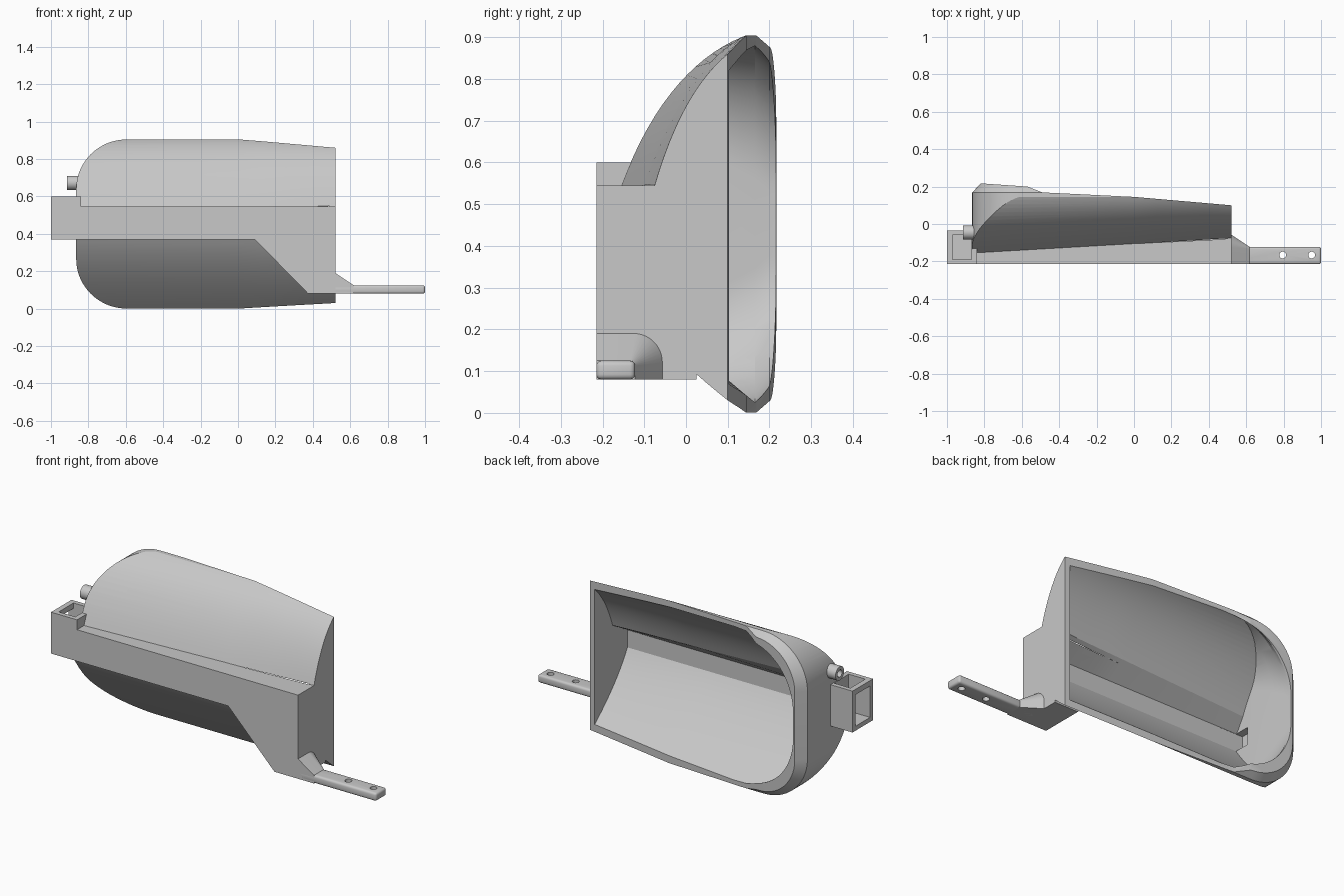
import bpy, bmesh, math

old = bpy.data.objects.get("Cube")
if old:
    bpy.data.objects.remove(old, do_unlink=True)

grey = bpy.data.materials.new("plain_grey")
grey.use_nodes = True
colour = (0.58, 0.58, 0.58, 1)
grey.diffuse_color = colour
grey.node_tree.nodes["Principled BSDF"].inputs["Base Color"].default_value = colour


def loft(name, rings):
    """Closed solid through rings that share one point count."""
    bm = bmesh.new()
    rows = [[bm.verts.new(p) for p in ring] for ring in rings]
    n = len(rows[0])
    for a, b in zip(rows, rows[1:]):
        for i in range(n):
            j = (i + 1) % n
            bm.faces.new((a[i], a[j], b[j], b[i]))
    bm.faces.new(rows[0])
    bm.faces.new(rows[-1])
    bmesh.ops.recalc_face_normals(bm, faces=bm.faces)
    mesh = bpy.data.meshes.new(name)
    bm.to_mesh(mesh)
    bm.free()
    mesh.materials.append(grey)
    ob = bpy.data.objects.new(name, mesh)
    bpy.context.collection.objects.link(ob)
    return ob


def box(name, x, y, z):
    return loft(name, [[(a, y[0], z[0]), (a, y[1], z[0]), (a, y[1], z[1]), (a, y[0], z[1])] for a in x])


def rod(name, axis, centre, ends, radius):
    rings = []
    for e in ends:
        ring = []
        for i in range(32):
            t = math.tau * i / 32
            u, v = centre[0] + radius * math.cos(t), centre[1] + radius * math.sin(t)
            ring.append((e, u, v) if axis == "x" else (u, v, e))
        rings.append(ring)
    return loft(name, rings)


def apply(ob, mod):
    bpy.context.view_layer.objects.active = ob
    bpy.ops.object.modifier_apply(modifier=mod.name)


def combine(ob, other, operation):
    other.hide_render = True
    mod = ob.modifiers.new("cut", "BOOLEAN")
    mod.operation, mod.object, mod.solver = operation, other, "EXACT"
    apply(ob, mod)
    bpy.data.objects.remove(other, do_unlink=True)


def smooth(ob, angle=30):
    bpy.ops.object.select_all(action="DESELECT")
    ob.select_set(True)
    bpy.context.view_layer.objects.active = ob
    bpy.ops.object.shade_smooth_by_angle(angle=math.radians(angle))


def bezier(p, c, q, steps=16):
    pts = []
    for i in range(steps + 1):
        t = i / steps
        pts.append(tuple((1 - t) ** 2 * a + 2 * t * (1 - t) * b + t * t * d for a, b, d in zip(p, c, q)))
    return pts


# Upper and lower curve control points at three stations along the length
END = ((-.16, .545), (-.045, .845), (.148, .905)), ((-.205, .37), (-.1, .2), (.145, 0))
MID = ((-.105, .545), (0, .835), (.145, .905)), ((-.203, .37), (-.1, .2), (.145, 0))
OPEN = ((-.075, .545), (-.01, .77), (.1, .86)), ((-.2, .37), (-.115, .2), (.1, .03))


def blend(t):
    """Curves between the middle and the open end."""
    return [[tuple(a + (b - a) * t for a, b in zip(p, q)) for p, q in zip(c, d)]
            for c, d in zip(MID, OPEN)]


def outer_section(x, curves):
    upper, lower = bezier(*curves[0]), bezier(*curves[1])
    pts = upper + [(.3, upper[-1][1]), (.3, lower[-1][1])] + lower[::-1]
    pts.append((lower[0][0], upper[0][1]))
    return [(x, y, z) for y, z in pts]


def inner_section(x, curves, wall=.025):
    """Hollow offset by the wall, with a sloping ledge down to the flat strip."""
    dy = wall * .8
    (p, c, q), (r, s, t) = curves
    upper = bezier((p[0] + dy, .56), (c[0] + dy, c[1] - wall), (q[0] + dy, q[1] - wall))
    lower = bezier((-.185, .388), (s[0] + dy, s[1] + wall), (t[0] + dy, t[1] + wall))
    pts = upper + [(.3, upper[-1][1]), (.3, lower[-1][1])] + lower[::-1]
    pts.append((lower[0][0], .485))
    return [(x, y, z) for y, z in pts]


def body_loft(name, section, start, stop):
    rings = [section(start, END)]
    for i in range(5):
        rings.append(section(stop * i / 4, blend((i / 4) ** 1.15)))
    return loft(name, rings)


def outline(y, left, right, low, high, rx, rz):
    """Long shape with rounded corners at one end."""
    pts = [(right, low), (right, high)]
    for i in range(21):
        t = math.pi / 2 * i / 20
        pts.append((left + rx - rx * math.sin(t), high - rz + rz * math.cos(t)))
    for i in range(21):
        t = math.pi / 2 * i / 20
        pts.append((left + rx - rx * math.cos(t), low + rz - rz * math.sin(t)))
    return [(x, y, z) for x, z in pts]


# Curved shell, trimmed by its rounded end and the sloping rim
shell = body_loft("shell", outer_section, -.95, .52)
blank = loft("outline_cutter", [
    outline(-.4, -.865, .7, .0005, .9045, .27, .265),
    outline(.168, -.865, .7, .0005, .9045, .27, .265),
    outline(.217, -.82, .7, .043, .862, .225, .22)])
combine(shell, blank, "INTERSECT")
rim = [(-1, -.5), (.6, -.5), (.6, .093), (.52, .1), (0, .145), (-.49, .169),
       (-.57, .2), (-.8, .216), (-1, .22)]
rim_cutter = loft("rim_cutter", [[(x, y, z) for x, y in rim] for z in (-.2, 1.1)])
combine(shell, rim_cutter, "INTERSECT")

# Front mounting beam with the slanted foot
beam = [(-.86, .37), (.09, .37), (.375, .08), (.52, .08), (.52, .545), (-.86, .545)]
combine(shell, loft("beam", [[(x, y, z) for x, z in beam] for y in (-.215, .025)]), "UNION")

# Hollow inside with a rounded end and a raised lip
cavity = body_loft("cavity_cutter", inner_section, -.9, .49)
inner = loft("inner_outline_cutter", [
    outline(-.4, -.8, .7, .02, .885, .2, .22),
    outline(-.05, -.8, .7, .02, .885, .2, .22),
    outline(.08, -.805, .7, .02, .885, .25, .28),
    outline(.165, -.808, .7, .025, .88, .29, .32),
    outline(.2, -.81, .7, .058, .847, .3, .32),
    outline(.3, -.81, .7, .06, .845, .3, .32)])
combine(cavity, inner, "INTERSECT")
combine(shell, cavity, "DIFFERENCE")

# Flat channel running on into the end wall
combine(shell, box("channel_cutter", (-.84, -.7), (-.186, -.1), (.389, .484)), "DIFFERENCE")
shell.name = "shell_and_beam"
smooth(shell, 20)

# Socket at the rounded end, open on top and outward
socket = box("end_socket", (-1, -.84), (-.215, -.035), (.37, .6))
combine(socket, box("side_hole_cutter", (-1.1, -.868), (-.19, -.06), (.395, .57)), "DIFFERENCE")
combine(socket, box("top_hole_cutter", (-.97, -.868), (-.19, -.06), (.5, .7)), "DIFFERENCE")

# Hollow pin above the socket
pin = rod("end_pin", "x", (-.045, .672), (-.915, -.82), .038)
combine(pin, rod("pin_hole_cutter", "x", (-.045, .672), (-1, -.86), .02), "DIFFERENCE")
smooth(pin)

# Mounting tab with two screw holes
tab = box("mounting_tab", (.5, 1), (-.215, -.122), (.08, .125))
bevel = tab.modifiers.new("round", "BEVEL")
bevel.width, bevel.segments = .012, 3
apply(tab, bevel)
for x in (.795, .95):
    combine(tab, rod("screw_hole_cutter", "z", (x, -.166), (0, .3), .018), "DIFFERENCE")
smooth(tab)


# Gusset tapering from the beam to the tab
def gusset_ring(x, back, top, radius):
    pts = [(-.215, .08), (back, .08)]
    for i in range(11):
        t = math.pi / 2 * i / 10
        pts.append((back - radius + radius * math.cos(t), top - radius + radius * math.sin(t)))
    return [(x, y, z) for y, z in pts + [(-.215, top)]]


gusset = loft("tab_gusset", [gusset_ring(.51, -.05, .197, .075), gusset_ring(.618, -.122, .125, .012)])
smooth(gusset)
